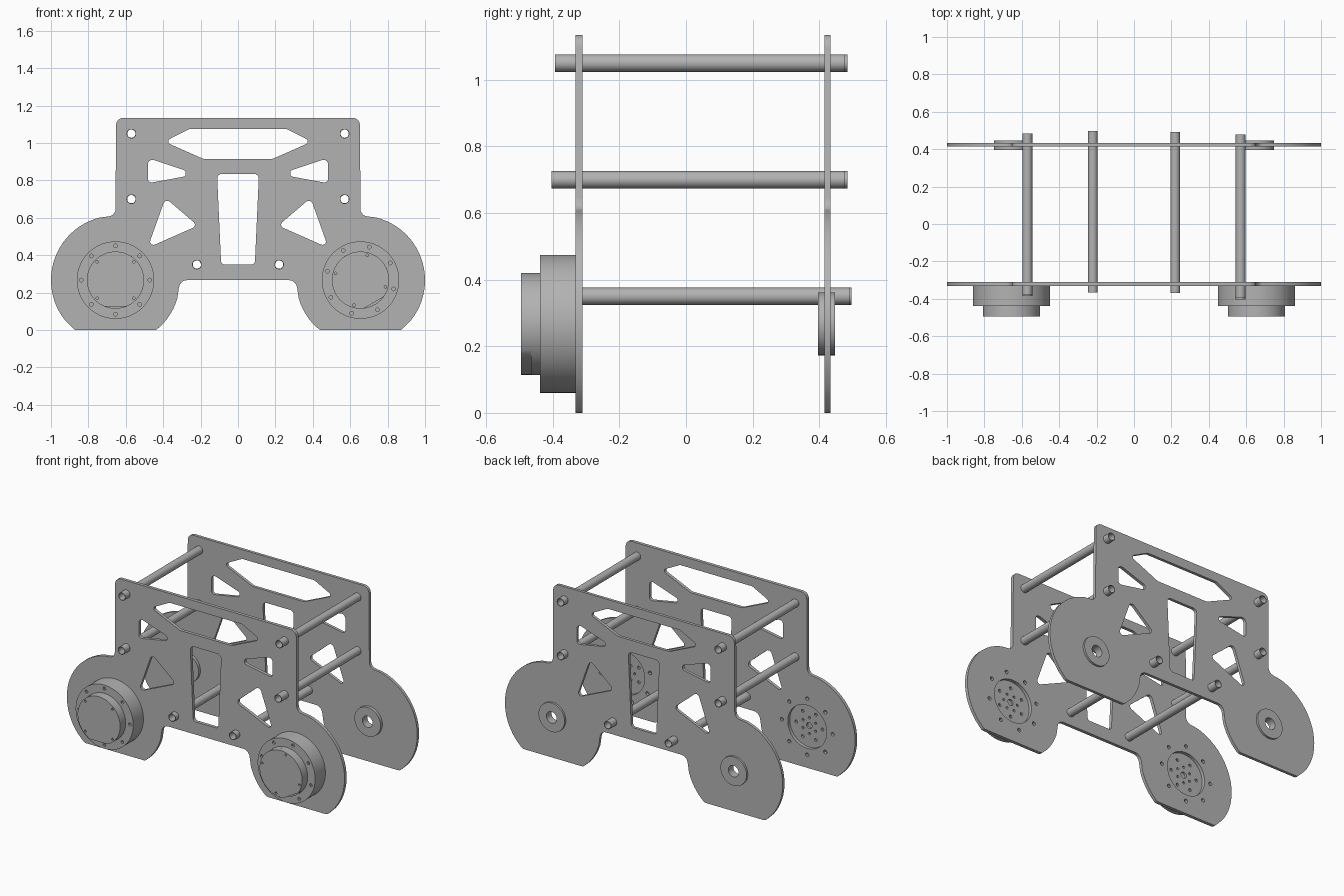
import bpy, bmesh
from math import sin, cos, tan, radians, pi, sqrt, degrees, atan2
from mathutils import Vector

if "Cube" in bpy.data.objects:
    bpy.data.objects.remove(bpy.data.objects["Cube"])

GREY = (0.45, 0.45, 0.45, 1)
metal = bpy.data.materials.new("grey_metal")
metal.use_nodes = True
metal.diffuse_color = GREY
metal.node_tree.nodes["Principled BSDF"].inputs["Base Color"].default_value = GREY


def circle(x, z, r, n=32):
    return [(x + r * cos(2 * pi * i / n), z + r * sin(2 * pi * i / n)) for i in range(n)]


def bolt_circle(x, z, ring, r, count, turn=0):
    """Small round holes evenly spaced on a ring."""
    angles = [radians(turn + 360 * i / count) for i in range(count)]
    return [circle(x + ring * cos(a), z + ring * sin(a), r, 12) for a in angles]


def rounded(corners, steps=5):
    """Polygon of (x, z, radius) corners with each corner replaced by an arc."""
    out = []
    for i, (x, z, r) in enumerate(corners):
        p = Vector((x, z))
        if r == 0:
            out.append((x, z))
            continue
        a = (Vector(corners[i - 1][:2]) - p).normalized()
        b = (Vector(corners[(i + 1) % len(corners)][:2]) - p).normalized()
        half = a.angle(b) / 2
        centre = p + (a + b).normalized() * r / sin(half)
        start = p + a * r / tan(half) - centre
        end = p + b * r / tan(half) - centre
        for k in range(steps + 1):
            d = start.slerp(end, k / steps) * r
            d = d.normalized() * r
            out.append(tuple(centre + d))
    return out


def slab(name, outlines, y0, y1):
    """Extrude an outline with holes from y0 to y1."""
    curve = bpy.data.curves.new(name, 'CURVE')
    curve.dimensions = '2D'
    curve.fill_mode = 'BOTH'
    curve.extrude = (y1 - y0) / 2
    for pts in outlines:
        s = curve.splines.new('POLY')
        s.points.add(len(pts) - 1)
        for p, (x, z) in zip(s.points, pts):
            p.co = (x, z, 0, 1)
        s.use_cyclic_u = True
    ob = bpy.data.objects.new(name, curve)
    bpy.context.collection.objects.link(ob)
    ob.rotation_euler.x = pi / 2
    ob.location.y = (y0 + y1) / 2
    bpy.ops.object.select_all(action='DESELECT')
    ob.select_set(True)
    bpy.context.view_layer.objects.active = ob
    bpy.ops.object.convert(target='MESH')
    ob = bpy.context.view_layer.objects.active
    bm = bmesh.new()
    bm.from_mesh(ob.data)
    bmesh.ops.remove_doubles(bm, verts=bm.verts, dist=1e-5)
    bmesh.ops.recalc_face_normals(bm, faces=bm.faces)
    bm.to_mesh(ob.data)
    bm.free()
    ob.data.materials.clear()
    ob.data.materials.append(metal)
    bpy.ops.object.shade_smooth_by_angle(angle=radians(30))
    return ob


def mirror(pts):
    return [(-p[0],) + tuple(p[1:]) for p in reversed(pts)]


# Side plate outline: upper frame plus a round lobe around each wheel axis
AX, AZ, LOBE = 0.655, 0.267, 0.345
cut = degrees(atan2(AZ, sqrt(LOBE ** 2 - AZ ** 2)))


def lobe(deg, r=0):
    return (AX + LOBE * cos(radians(deg)), AZ + LOBE * sin(radians(deg)), r)


half = [(0.652, 1.135, 0.04), lobe(90, 0.04)]
half += [lobe(d) for d in range(76, -44, -5)]
half += [lobe(-cut, 0.03), lobe(180 + cut, 0.03)]
half += [lobe(d) for d in range(222, 194, -5)]
half += [lobe(180, 0.045)]
outline = rounded(half + mirror(half))

# Openings shared by both plates
top_half = [(0.26, 1.075, 0.03), (0.393, 1.007, 0.015), (0.185, 0.915, 0.03)]
centre_half = [(0.112, 0.835, 0.025), (0.09, 0.35, 0.02)]
wedge = [(0.482, 0.92, 0.025), (0.482, 0.785, 0.02), (0.28, 0.822, 0.012), (0.28, 0.852, 0.012)]
triangle = [(0.388, 0.706, 0.022), (0.215, 0.558, 0.018), (0.483, 0.44, 0.018)]
openings = [rounded(h + mirror(h)) for h in (top_half, centre_half)]
for shape in (wedge, triangle):
    openings += [rounded(shape), rounded(mirror(shape))]

# Cross tubes: x, z, front end, back end
rods = {
    "upper_tube_left": (0.57, 1.05, -0.393, 0.478),
    "upper_tube_right": (-0.57, 1.05, -0.38, 0.485),
    "middle_tube_left": (0.57, 0.7, -0.403, 0.478),
    "middle_tube_right": (-0.57, 0.7, -0.385, 0.485),
    "lower_tube_left": (0.22, 0.35, -0.37, 0.492),
    "lower_tube_right": (-0.22, 0.35, -0.365, 0.497),
}
for name, (x, z, y0, y1) in rods.items():
    slab(name, [circle(x, z, 0.026), circle(x, z, 0.022)], y0, y1)
    openings.append(circle(x, z, 0.026))

FRONT, FRONT_IN, BACK_IN, BACK = -0.332, -0.311, 0.415, 0.434
front_holes, back_holes = [], []

for side, x, turn in (("left", AX, 30), ("right", -AX, 0)):
    front_holes += [circle(x, AZ, 0.14, 64)] + bolt_circle(x, AZ, 0.183, 0.012, 8, turn)
    back_holes.append(circle(x, AZ, 0.08, 48))
    bolts = bolt_circle(x, AZ, 0.183, 0.01, 8, turn)

    # Motor drum: output face with holes, body, bolted front ring
    hub = [circle(x, AZ, 0.02, 24)] + bolt_circle(x, AZ, 0.095, 0.01, 6, turn)
    hub += bolt_circle(x, AZ, 0.052, 0.008, 6, turn + 30)
    drum = circle(x, AZ, 0.207, 72)
    slab("motor_output_face_" + side, [drum] + hub + bolts, -0.345, FRONT)
    slab("motor_drum_" + side, [drum], -0.425, -0.345)
    slab("motor_ring_" + side, [drum] + bolts, -0.438, -0.425)

    # Motor cap with a flat on its lower rim for the cable
    slab("motor_cap_base_" + side, [circle(x, AZ, 0.153, 64)], -0.465, -0.438)
    arc = [radians(turn - 90 + 24 + 312 * i / 60) for i in range(61)]
    cap = [(x + 0.153 * cos(a), AZ + 0.153 * sin(a)) for a in arc]
    slab("motor_cap_" + side, [cap] + bolt_circle(x, AZ, 0.138, 0.007, 4, turn + 45), -0.495, -0.465)

    # Bearing through the back plate
    slab("bearing_" + side, [circle(x, AZ, 0.094, 48), circle(x, AZ, 0.037)], 0.396, 0.447)

slab("front_plate", [outline] + openings + front_holes, FRONT, FRONT_IN)
slab("back_plate", [outline] + openings + back_holes, BACK_IN, BACK)
